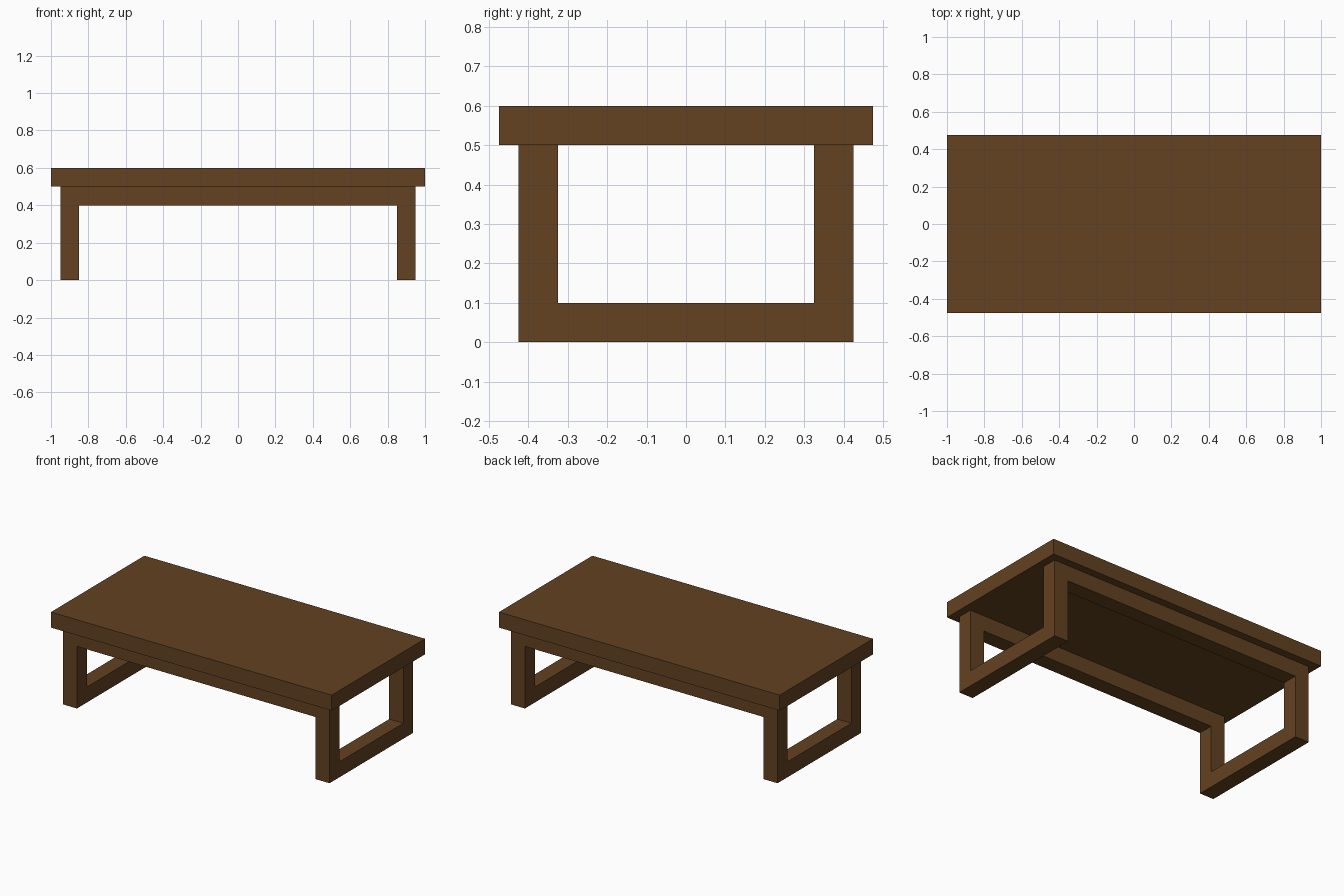
import bpy

if "Cube" in bpy.data.objects:
    bpy.data.objects.remove(bpy.data.objects["Cube"], do_unlink=True)

# Dark wood
wood = bpy.data.materials.new("dark_brown_wood")
wood.use_nodes = True
colour = (0.125, 0.054, 0.015, 1)
wood.diffuse_color = colour
wood.node_tree.nodes["Principled BSDF"].inputs["Base Color"].default_value = colour


def box(name, centre, size):
    bpy.ops.mesh.primitive_cube_add(size=1, location=centre)
    obj = bpy.context.object
    obj.name = name
    obj.scale = size
    bpy.ops.object.transform_apply(location=False, rotation=False, scale=True)
    obj.data.materials.append(wood)
    return obj


T = 0.1              # timber thickness
TOP_Z = 0.5          # underside of the table top
LEG_X, LEG_Y = 0.9, 0.375

# Table top
box("table_top", (0, 0, TOP_Z + T / 2), (2, 0.95, T))

# Four legs
for side, sx in (("left", 1), ("right", -1)):
    for end, sy in (("front", -1), ("back", 1)):
        box(f"{end}_{side}_leg", (sx * LEG_X, sy * LEG_Y, TOP_Z / 2), (T, T, TOP_Z))
    # Floor rail joining the legs at each end
    box(f"{side}_floor_rail", (sx * LEG_X, 0, T / 2), (T, 2 * LEG_Y - T, T))

# Long rails under the top
for end, sy in (("front", -1), ("back", 1)):
    box(f"{end}_top_rail", (0, sy * LEG_Y, TOP_Z - T / 2), (2 * LEG_X - T, T, T))
